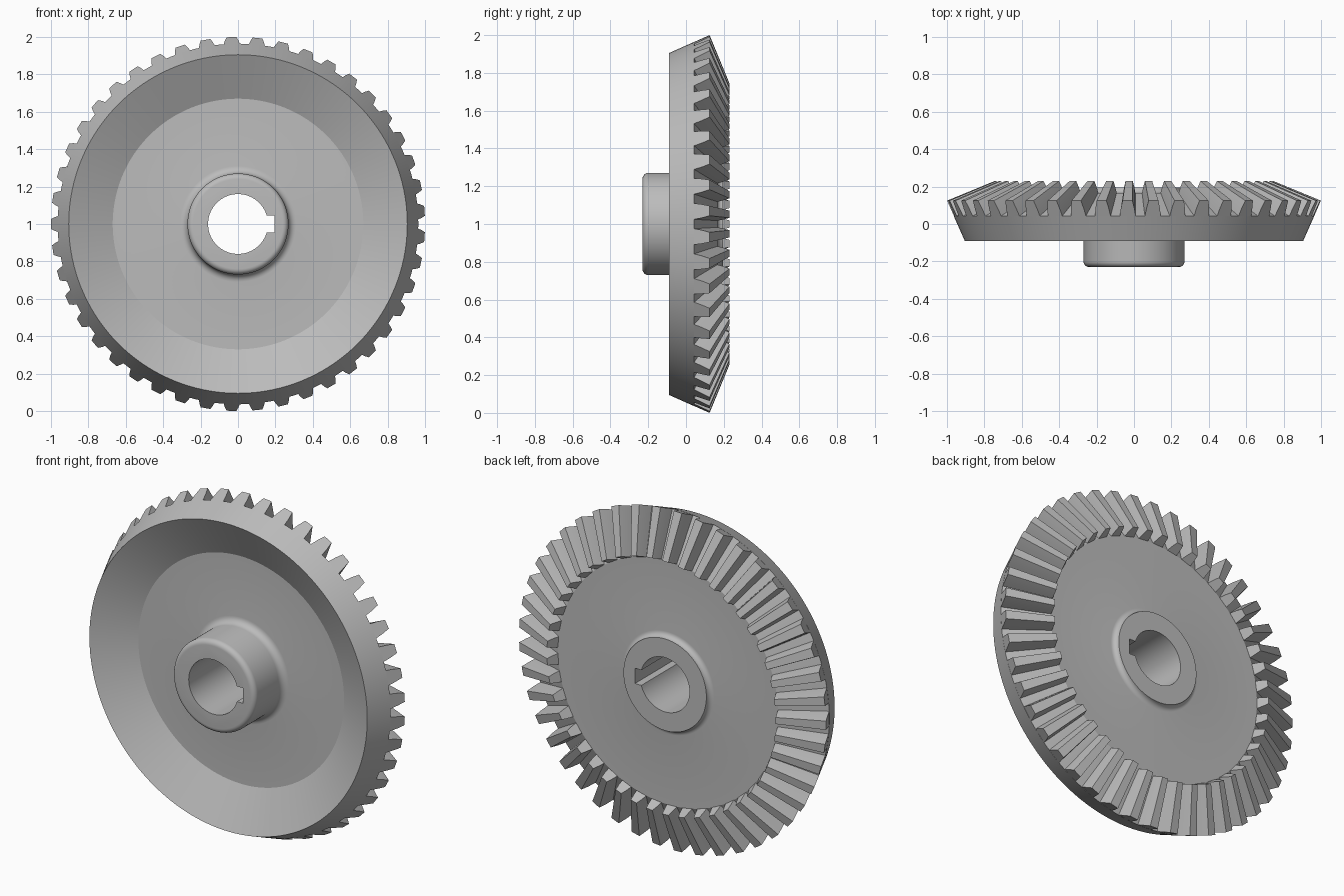
import bpy, bmesh, math
from mathutils import Vector

if "Cube" in bpy.data.objects:
    bpy.data.objects.remove(bpy.data.objects["Cube"], do_unlink=True)

TEETH = 45
APEX = 0.537      # point on the axis where all tooth lines meet
INNER = 0.745     # size of the inner tooth end relative to the outer end

steel = bpy.data.materials.new("grey steel")
steel.use_nodes = True
GREY = (0.5, 0.5, 0.5, 1)
steel.diffuse_color = GREY
steel.node_tree.nodes["Principled BSDF"].inputs["Base Color"].default_value = GREY


def polar(r, y, a):
    return Vector((r * math.cos(a), y, 1 + r * math.sin(a)))


def arc(cr, cy, rad, start, end, steps=6):
    angles = [math.radians(start + (end - start) * i / steps) for i in range(steps + 1)]
    return [(cr + rad * math.cos(a), cy + rad * math.sin(a)) for a in angles]


def make_object(name, bm):
    bmesh.ops.recalc_face_normals(bm, faces=bm.faces[:])
    mesh = bpy.data.meshes.new(name)
    bm.to_mesh(mesh)
    bm.free()
    mesh.materials.append(steel)
    ob = bpy.data.objects.new(name, mesh)
    bpy.context.collection.objects.link(ob)
    return ob


def activate(ob):
    bpy.ops.object.select_all(action='DESELECT')
    ob.select_set(True)
    bpy.context.view_layer.objects.active = ob


def lathe(name, profile, segments):
    """Turn an (r, y) profile round the gear axis and cap both ends."""
    bm = bmesh.new()
    rings = [[bm.verts.new(polar(r, y, math.tau * i / segments)) for i in range(segments)]
             for r, y in profile]
    for a, b in zip(rings, rings[1:]):
        for i in range(segments):
            j = (i + 1) % segments
            bm.faces.new((a[i], a[j], b[j], b[i]))
    bm.faces.new(rings[0])
    bm.faces.new(rings[-1])
    return make_object(name, bm)


# Body: back hub, web, root cone, rim, dished front and front hub
profile = arc(0.30, 0.196, 0.03, 180, 270)
profile += [(0.717, 0.166), (0.964, 0.043), (0.905, -0.09), (0.67, 0.03)]
profile += arc(0.31, -0.01, 0.04, 90, 180)
profile += arc(0.24, -0.20, 0.03, 0, -90)
body = lathe("gear_body", profile, TEETH * 4)

# Bore and keyway
bore = lathe("bore_cutter", [(0.16, -0.5), (0.16, 0.5)], 96)
bm = bmesh.new()
bmesh.ops.create_cube(bm, size=1)
for v in bm.verts:
    v.co = Vector((0.0975 + v.co.x * 0.195, v.co.y, 1 + v.co.z * 0.09))
keyway = make_object("keyway_cutter", bm)
for cutter in (bore, keyway):
    cutter.hide_render = True
    mod = body.modifiers.new("cut", 'BOOLEAN')
    mod.operation = 'DIFFERENCE'
    mod.solver = 'EXACT'
    mod.object = cutter
    activate(body)
    bpy.ops.object.modifier_apply(modifier=mod.name)
    bpy.data.objects.remove(cutter, do_unlink=True)

# Teeth: one tapered section swept toward the apex, repeated round the rim
ROOT, TIP = Vector((0.964, 0.043)), Vector((1.0, 0.125))
FLANK = [(-0.03, 0.043), (0.5, 0.036), (1.0, 0.026)]   # (height, half width)
bm = bmesh.new()
for k in range(TEETH):
    centre = math.tau * (k + 0.5) / TEETH
    ends = []
    for scale in (1, INNER):
        section = [(h, -w) for h, w in FLANK] + [(h, w) for h, w in reversed(FLANK)]
        ring = []
        for h, w in section:
            r, y = ROOT.lerp(TIP, h)
            ring.append(bm.verts.new(polar(r * scale, APEX + (y - APEX) * scale, centre + w / r)))
        ends.append(ring)
    outer, inner = ends
    bm.faces.new(outer)
    bm.faces.new(inner)
    for i in range(len(outer)):
        j = (i + 1) % len(outer)
        bm.faces.new((outer[i], outer[j], inner[j], inner[i]))
teeth = make_object("gear_teeth", bm)

for ob in (body, teeth):
    activate(ob)
    bpy.ops.object.shade_smooth_by_angle(angle=math.radians(24))
